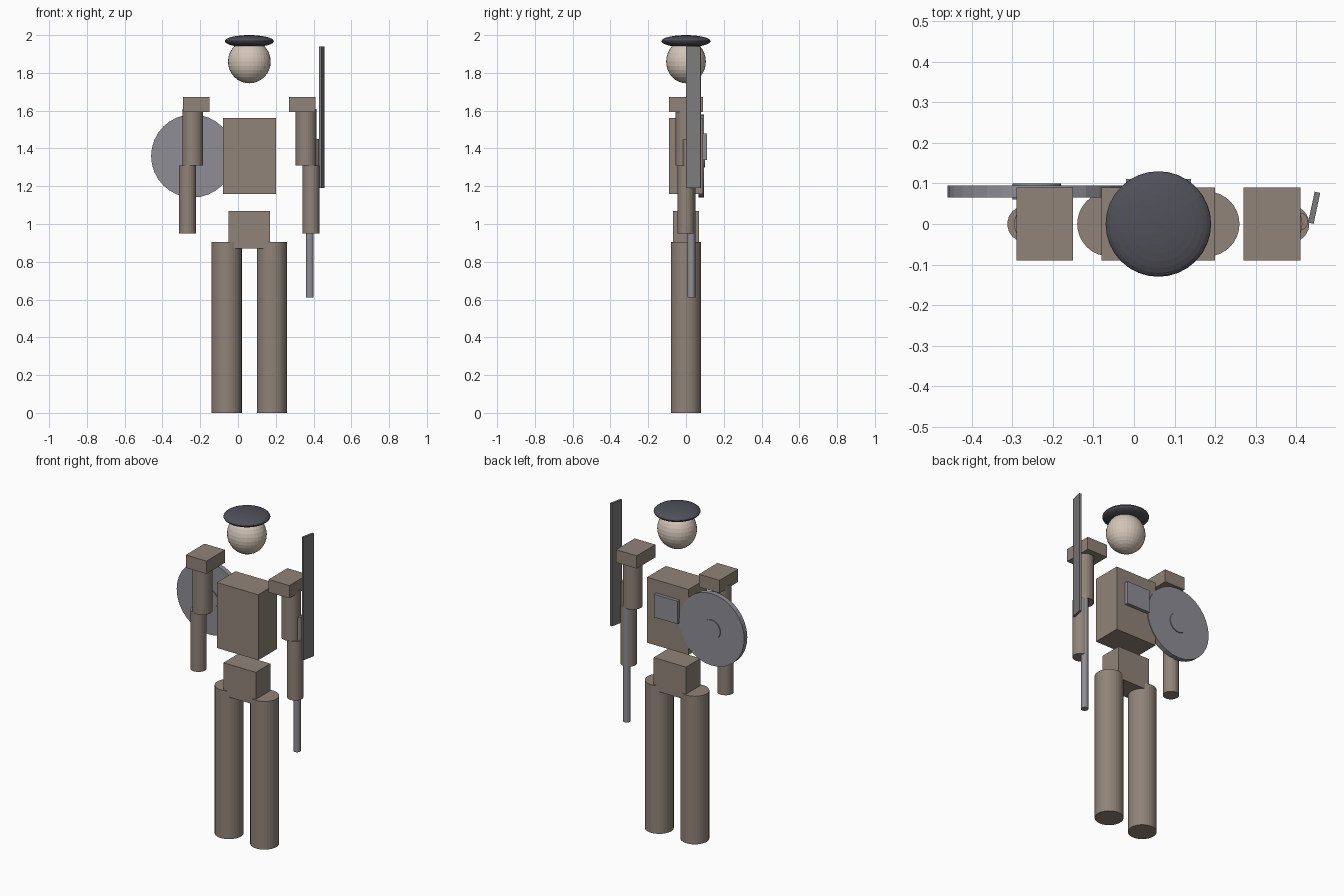
import bpy
from math import pi, radians

if "Cube" in bpy.data.objects:
    bpy.data.objects.remove(bpy.data.objects["Cube"])


def mat(name, rgb):
    m = bpy.data.materials.new(name)
    m.diffuse_color = (*rgb, 1)
    m.use_nodes = True
    m.node_tree.nodes["Principled BSDF"].inputs["Base Color"].default_value = m.diffuse_color
    return m


cloth = mat("cloth", (0.28, 0.23, 0.19))
skin = mat("skin", (0.65, 0.56, 0.47))
steel = mat("steel", (0.27, 0.27, 0.30))
blade_grey = mat("blade_grey", (0.20, 0.20, 0.20))
dark = mat("dark_felt", (0.08, 0.08, 0.10))


def finish(name, m):
    o = bpy.context.object
    o.name = name
    o.data.materials.append(m)
    return o


def box(name, center, size, m, turn=0):
    bpy.ops.mesh.primitive_cube_add(size=1, location=center, rotation=(0, 0, turn))
    o = finish(name, m)
    o.scale = size
    return o


def post(name, x, y, r, z0, z1, m):
    bpy.ops.mesh.primitive_cylinder_add(vertices=32, radius=r, depth=z1 - z0,
                                        location=(x, y, (z0 + z1) / 2))
    return finish(name, m)


def disc(name, x, z, r, y0, y1, m):
    bpy.ops.mesh.primitive_cylinder_add(vertices=32, radius=r, depth=y1 - y0,
                                        location=(x, (y0 + y1) / 2, z),
                                        rotation=(pi / 2, 0, 0))
    return finish(name, m)


def ball(name, center, radii, m):
    bpy.ops.mesh.primitive_uv_sphere_add(segments=32, ring_count=16, location=center)
    o = finish(name, m)
    o.scale = radii
    return o


# Body axis is offset from the model centre
CX = 0.06
box("torso", (CX, 0, 1.36), (0.28, 0.18, 0.40), cloth)
box("pelvis", (CX, 0, 0.97), (0.22, 0.14, 0.20), cloth)
ball("head", (CX, 0, 1.86), (0.113, 0.105, 0.115), skin)
ball("hat", (CX, 0, 1.968), (0.13, 0.13, 0.032), dark)

# Mirrored limbs
for side, s in (("left", -1), ("right", 1)):
    post(side + "_leg", CX + s * 0.12, 0, 0.08, 0, 0.905, cloth)
    box(side + "_shoulder", (CX + s * 0.28, 0, 1.633), (0.14, 0.18, 0.078), cloth)
    post(side + "_upper_arm", CX + s * 0.30, 0, 0.055, 1.31, 1.61, cloth)
    post(side + "_forearm", CX + s * 0.327, 0, 0.045, 0.95, 1.31, cloth)

# Round shield with boss, and a pouch on the back
disc("shield", -0.24, 1.36, 0.22, 0.065, 0.095, steel)
disc("shield_boss", -0.24, 1.36, 0.06, 0.06, 0.10, steel)
box("back_pouch", (0.06, 0.098, 1.41), (0.16, 0.025, 0.14), steel)

# Rod, grip and upright blade at the right arm
post("rod", 0.38, 0.028, 0.021, 0.61, 1.33, steel)
post("grip", 0.407, 0.006, 0.022, 1.19, 1.45, cloth)
box("blade", (0.444, 0.04, 1.565), (0.014, 0.078, 0.75), blade_grey, radians(-12))
